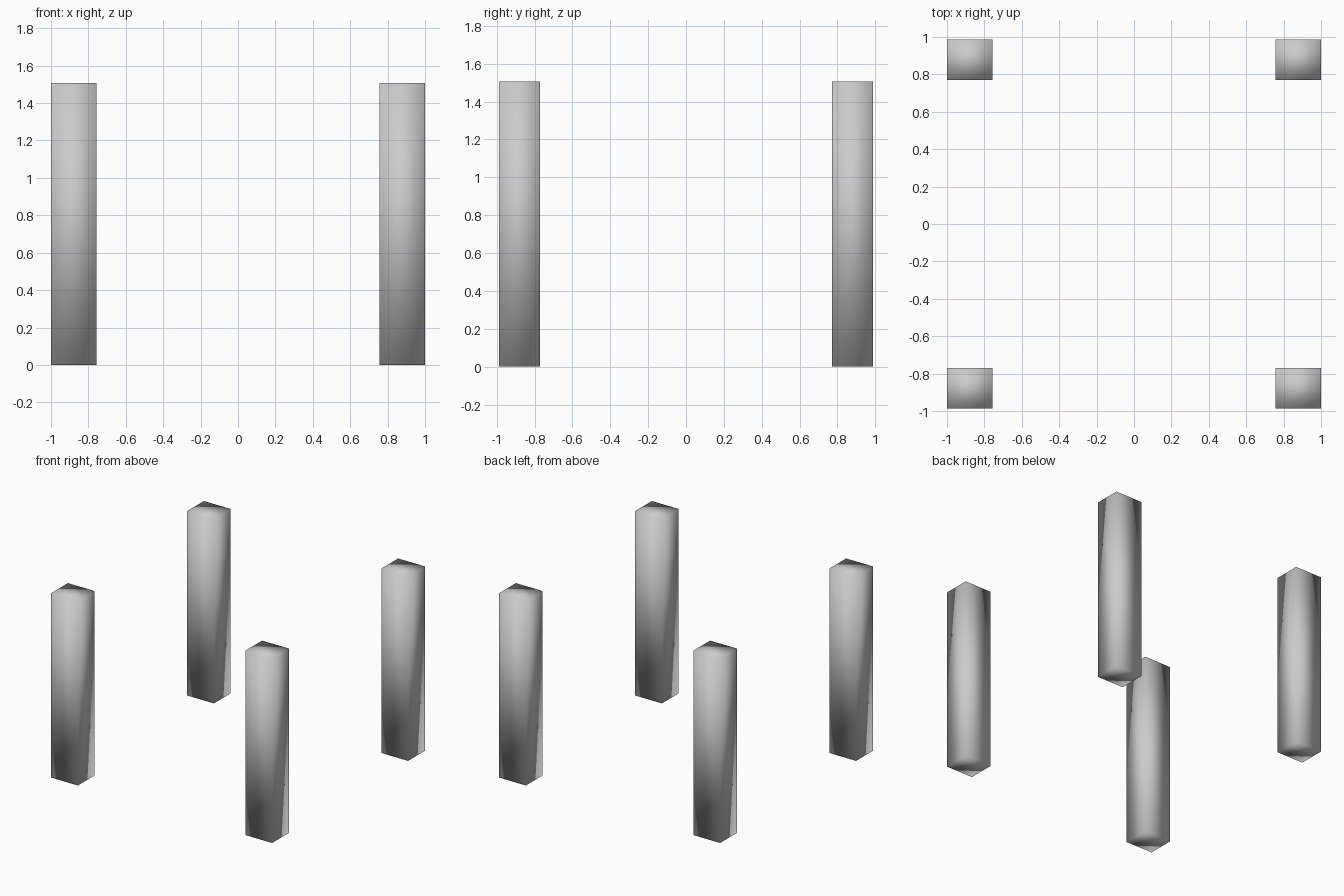
import bpy

if "Cube" in bpy.data.objects:
    bpy.data.objects.remove(bpy.data.objects["Cube"])

# Post footprint and height
X_IN, X_OUT = 0.757, 1.0
Y_IN, Y_OUT = 0.77, 0.987
HEIGHT = 1.507


def post(name, sx, sy):
    """Square post with soft normals shared across its edges."""
    bpy.ops.mesh.primitive_cube_add(
        size=1,
        location=(sx * (X_IN + X_OUT) / 2, sy * (Y_IN + Y_OUT) / 2, HEIGHT / 2))
    ob = bpy.context.object
    ob.name = name
    ob.scale = (X_OUT - X_IN, Y_OUT - Y_IN, HEIGHT)
    bpy.ops.object.transform_apply(location=False, rotation=False, scale=True)
    bpy.ops.object.shade_smooth()
    return ob


# Four corner legs
for sy, depth in ((-1, "front"), (1, "back")):
    for sx, side in ((-1, "left"), (1, "right")):
        post(f"{depth}_{side}_leg", sx, sy)
